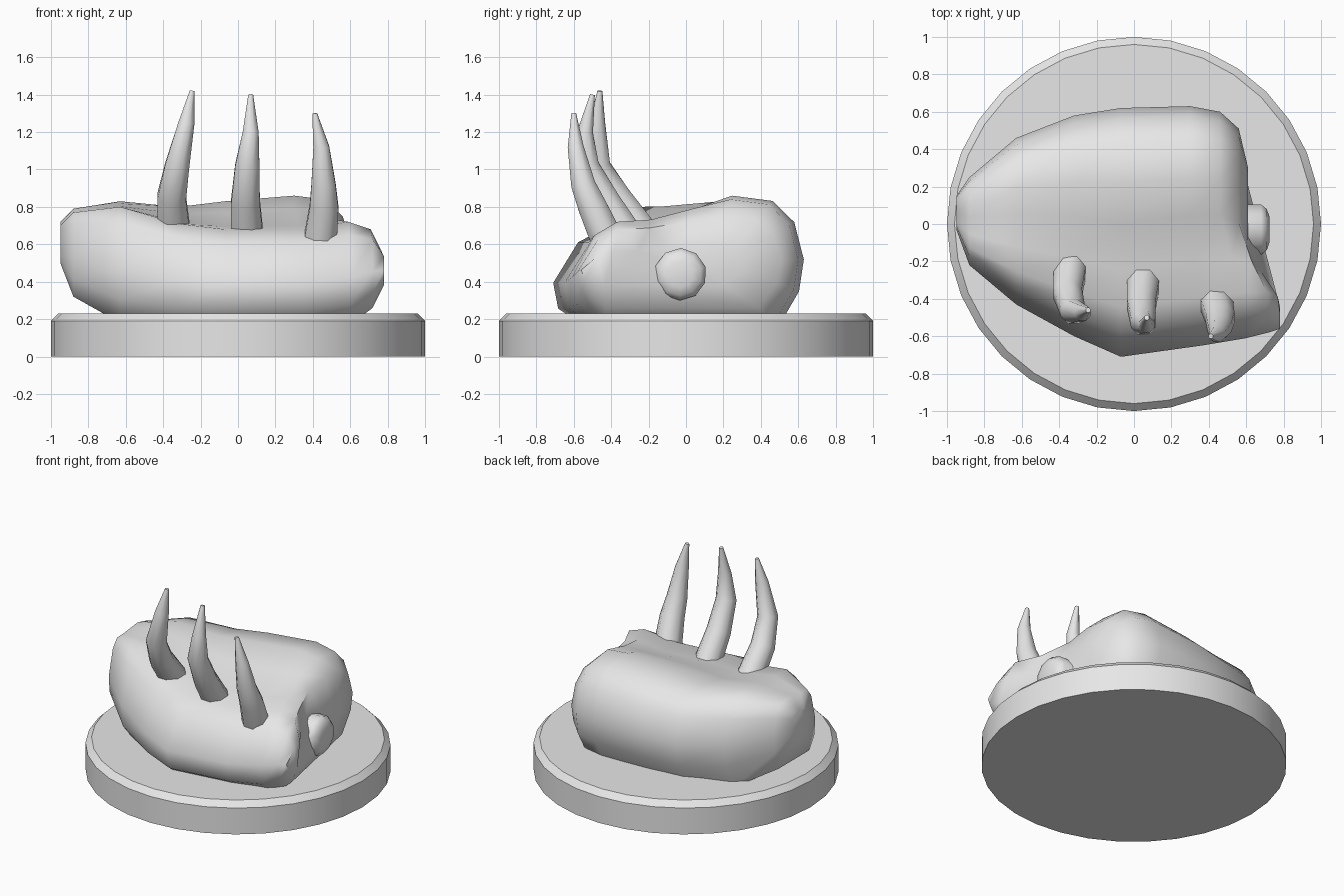
import bpy
import bmesh
import math
from mathutils import Vector

if "Cube" in bpy.data.objects:
    bpy.data.objects.remove(bpy.data.objects["Cube"], do_unlink=True)

grey = bpy.data.materials.new("light grey")
grey.use_nodes = True
grey.diffuse_color = (0.8, 0.8, 0.8, 1)
grey.node_tree.nodes["Principled BSDF"].inputs["Base Color"].default_value = grey.diffuse_color


def loft(name, rings, angle):
    """Skin a list of equal closed rings and close both ends."""
    bm = bmesh.new()
    loops = [[bm.verts.new(p) for p in ring] for ring in rings]
    count = len(loops[0])
    for a, b in zip(loops, loops[1:]):
        for i in range(count):
            j = (i + 1) % count
            bm.faces.new((a[i], a[j], b[j], b[i]))
    caps = [bm.faces.new(loops[0]), bm.faces.new(loops[-1])]
    bmesh.ops.recalc_face_normals(bm, faces=bm.faces)
    bmesh.ops.triangulate(bm, faces=caps)
    mesh = bpy.data.meshes.new(name)
    bm.to_mesh(mesh)
    bm.free()
    obj = bpy.data.objects.new(name, mesh)
    bpy.context.collection.objects.link(obj)
    mesh.materials.append(grey)
    bpy.ops.object.select_all(action="DESELECT")
    obj.select_set(True)
    bpy.context.view_layer.objects.active = obj
    bpy.ops.object.shade_smooth_by_angle(angle=math.radians(angle))
    return obj


def circle(centre, radius, sides, u, v, turn=0.0):
    steps = [2 * math.pi * i / sides + turn for i in range(sides)]
    return [centre + radius * (math.cos(t) * u + math.sin(t) * v) for t in steps]


X, Y, Z = Vector((1, 0, 0)), Vector((0, 1, 0)), Vector((0, 0, 1))

# Round plinth with a bevelled rim
loft("plinth", [circle(Z * z, r, 32, X, Y) for z, r in ((0, 1), (0.19, 1), (0.23, 0.96))], 30)

# Body outline from front to back: depth share, height share, ridge share
OUTLINE = ((0.14, 0, 0), (0.02, 0.2, 0), (0, 0.46, 0), (0.1, 0.87, 0),
           (0.2, 1, 0), (0.35, 1, 0.1), (0.54, 1, 0.6), (0.7, 1, 1),
           (0.87, 0.96, 1), (0.96, 0.8, 1), (1, 0.52, 1), (0.98, 0.28, 1), (0.89, 0, 1))

# Body sections: x, front y, back y, bottom, front top, ridge top, lean of the front lobe
SECTIONS = (
    (-0.95, -0.03, 0.15, 0.5, 0.7, 0.72, 0),
    (-0.88, -0.22, 0.25, 0.32, 0.77, 0.79, 0),
    (-0.63, -0.43, 0.46, 0.18, 0.8, 0.83, 0),
    (-0.32, -0.6, 0.58, 0.15, 0.71, 0.8, 0),
    (-0.07, -0.71, 0.62, 0.15, 0.68, 0.83, 0),
    (0.3, -0.65, 0.63, 0.15, 0.68, 0.86, 0.06),
    (0.46, -0.61, 0.6, 0.17, 0.72, 0.84, 0.14),
    (0.56, -0.58, 0.51, 0.26, 0.68, 0.75, 0.16),
    (0.61, -0.56, 0.3, 0.38, 0.56, 0.6, 0.17),
)


def body_ring(x, front, back, low, top, ridge, lean):
    ring = []
    for s, h, w in OUTLINE:
        lobe = max(0, min(1, (0.48 - s) / 0.3))
        ring.append((x + lean * lobe, front + s * (back - front),
                     low + h * (top + w * (ridge - top) - low)))
    return ring


loft("body", [body_ring(*s) for s in SECTIONS], 50)

# Round stub on the end of the body
stub = ((0.4, 0.14), (0.68, 0.14), (0.71, 0.115), (0.725, 0.07))
loft("end_stub", [circle(Vector((x, -0.03, 0.44)), r, 10, Y, Z, 0.3) for x, r in stub], 50)

# Three curved, tapering claws
CLAWS = {
    "right_claw": ((-0.34, -0.22, 0.64), (-0.355, -0.37, 0.85), (-0.325, -0.47, 1.02),
                   (-0.275, -0.475, 1.25), (-0.245, -0.46, 1.42)),
    "middle_claw": ((0.05, -0.3, 0.62), (0.04, -0.43, 0.83), (0.05, -0.53, 1.02),
                    (0.068, -0.54, 1.2), (0.068, -0.5, 1.4)),
    "left_claw": ((0.44, -0.42, 0.62), (0.46, -0.5, 0.8), (0.457, -0.55, 0.92),
                  (0.445, -0.59, 1.12), (0.41, -0.6, 1.3)),
}
RADII = (0.095, 0.083, 0.07, 0.046, 0.014)


def claw(name, points):
    path = [Vector(p) for p in points]
    rings = []
    for i, p in enumerate(path):
        along = (path[min(i + 1, 4)] - path[max(i - 1, 0)]).normalized()
        depth = along.cross(X).normalized()
        rings.append(circle(p, RADII[i], 8, depth.cross(along), depth, math.pi / 8))
    loft(name, rings, 60)


for claw_name, claw_path in CLAWS.items():
    claw(claw_name, claw_path)
